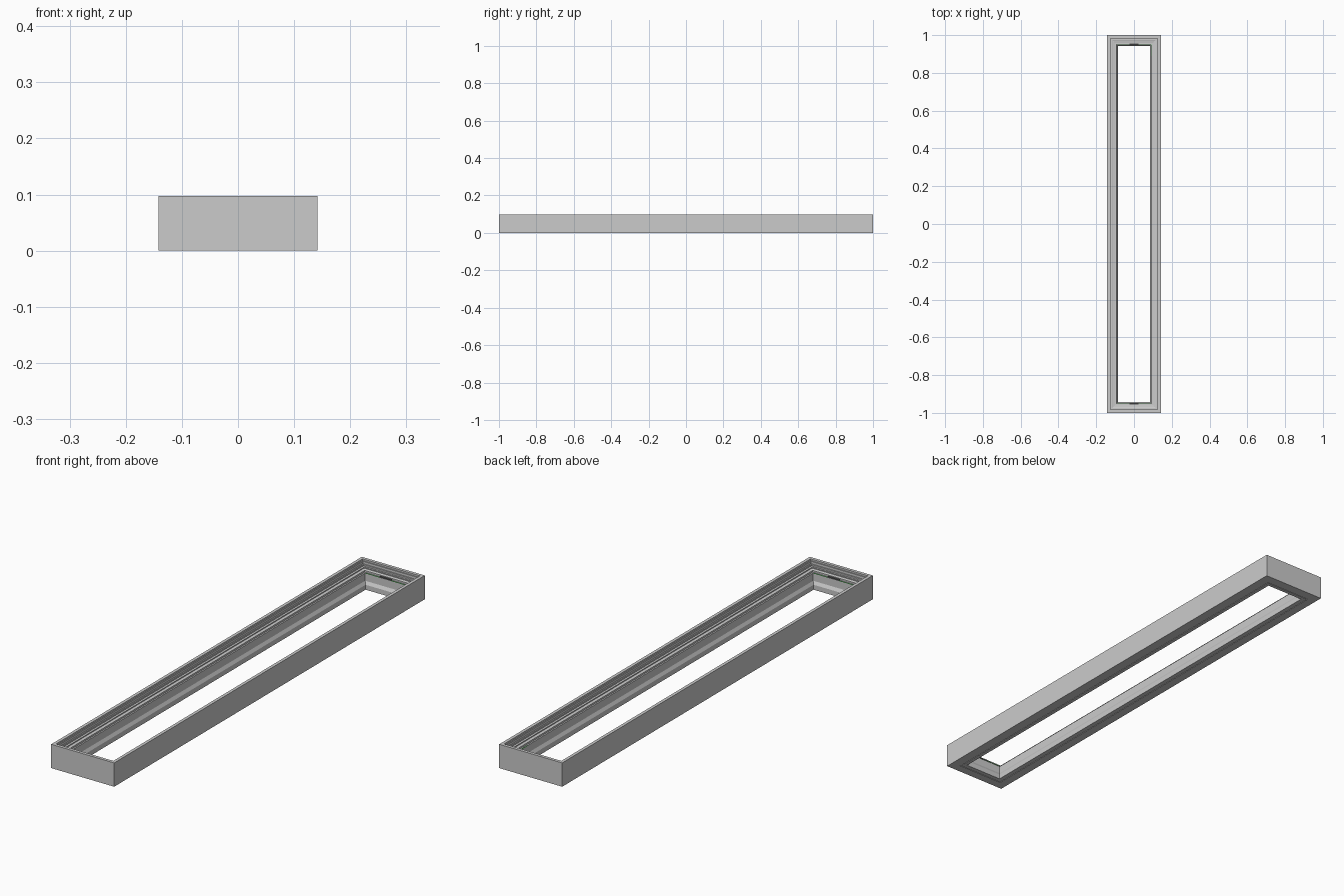
import bpy, bmesh

if "Cube" in bpy.data.objects:
    bpy.data.objects.remove(bpy.data.objects["Cube"])

HX, HY = 0.142, 1.0


def material(name, color):
    m = bpy.data.materials.new(name)
    m.diffuse_color = color
    m.use_nodes = True
    m.node_tree.nodes["Principled BSDF"].inputs["Base Color"].default_value = m.diffuse_color
    return m


def ring(name, profile, mat=None):
    """Sweep a closed (inset, z) profile round the rectangle with mitred corners."""
    bm = bmesh.new()
    loops = []
    for d, z in profile:
        x, y = HX - d, HY - d
        loops.append([bm.verts.new(p) for p in
                      ((-x, -y, z), (x, -y, z), (x, y, z), (-x, y, z))])
    n = len(loops)
    for i in range(n):
        a, b = loops[i], loops[(i + 1) % n]
        for k in range(4):
            j = (k + 1) % 4
            bm.faces.new((a[k], a[j], b[j], b[k]))
    bmesh.ops.recalc_face_normals(bm, faces=bm.faces)
    return finish(name, bm, mat)


def finish(name, bm, mat=None):
    me = bpy.data.meshes.new(name)
    bm.to_mesh(me)
    bm.free()
    ob = bpy.data.objects.new(name, me)
    bpy.context.collection.objects.link(ob)
    if mat:
        me.materials.append(mat)
    return ob


def box(name, centre, size, mat=None):
    bm = bmesh.new()
    bmesh.ops.create_cube(bm, size=1)
    for v in bm.verts:
        v.co = [c + s * q for c, s, q in zip(centre, size, v.co)]
    return finish(name, bm, mat)


green = material("green_trim", (0.1, 0.6, 0.12, 1))
dark = material("dark_clip", (0.1, 0.1, 0.1, 1))

# Stepped channel frame: outer wall, rim, descending ledges, inner lip, sill slope
ring("channel_frame", [
    (0, 0), (0, 0.097), (0.013, 0.097), (0.013, 0.090), (0.017, 0.090),
    (0.017, 0.080), (0.022, 0.080), (0.022, 0.074), (0.026, 0.074),
    (0.040, 0.070), (0.044, 0.070), (0.044, 0.063), (0.050, 0.063),
    (0.050, 0.032), (0.057, 0.020), (0.057, 0.0),
    (0.042, 0.0), (0.042, 0.002), (0.036, 0.002), (0.036, 0.0),
])

# Thin raised bead on the middle ledge
ring("ledge_bead", [(0.030, 0.071), (0.030, 0.076), (0.033, 0.076), (0.033, 0.071)])

# Green trim and dark clips at both ends
for s, end in ((-1, "front"), (1, "back")):
    box(end + "_green_trim", (0, s * 0.9495, 0.0635), (0.18, 0.002, 0.002), green)
    box(end + "_clip", (0, s * 0.952, 0.065), (0.05, 0.008, 0.005), dark)
box("side_green_trim", (0.0915, 0.92, 0.0635), (0.002, 0.06, 0.002), green)
